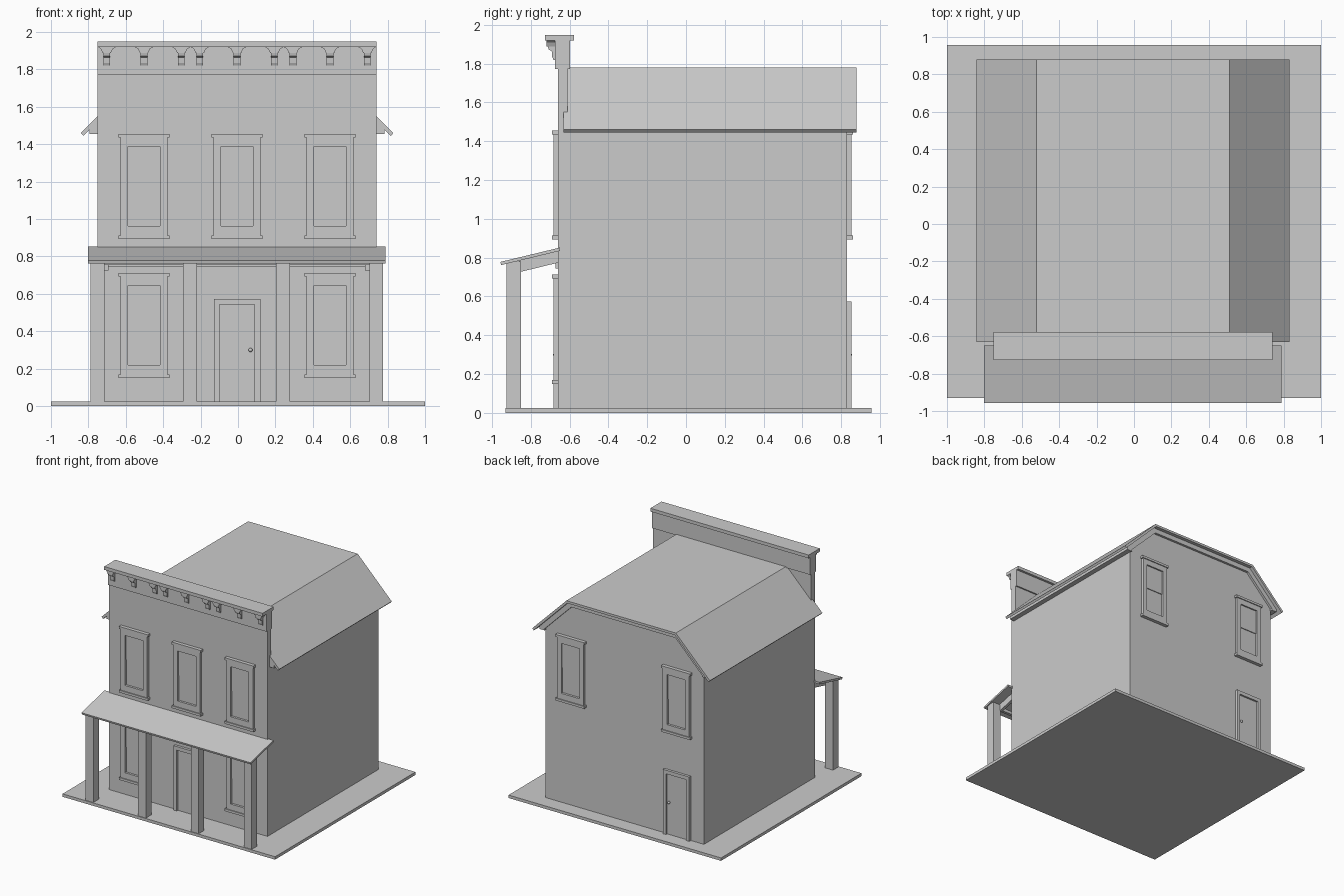
import bpy, bmesh, math
from mathutils import Vector

if "Cube" in bpy.data.objects:
    bpy.data.objects.remove(bpy.data.objects["Cube"])


def make(name, bm):
    bmesh.ops.recalc_face_normals(bm, faces=bm.faces[:])
    me = bpy.data.meshes.new(name)
    bm.to_mesh(me)
    bm.free()
    ob = bpy.data.objects.new(name, me)
    bpy.context.collection.objects.link(ob)
    return ob


def add_prism(bm, pts, axis, a, b):
    """Extrude a 2D profile from a to b along x (profile y,z) or y (profile x,z)."""
    def place(p, t):
        return Vector((t, p[0], p[1])) if axis == 'x' else Vector((p[0], t, p[1]))
    lo = [bm.verts.new(place(p, a)) for p in pts]
    hi = [bm.verts.new(place(p, b)) for p in pts]
    n = len(pts)
    bm.faces.new(lo)
    bm.faces.new(hi[::-1])
    for i in range(n):
        j = (i + 1) % n
        bm.faces.new((lo[i], hi[i], hi[j], lo[j]))


def prism(name, pts, axis, a, b):
    bm = bmesh.new()
    add_prism(bm, pts, axis, a, b)
    return make(name, bm)


def boxes(name, specs):
    """Each spec is x0, x1, y0, y1, z0, z1."""
    bm = bmesh.new()
    for x0, x1, y0, y1, z0, z1 in specs:
        add_prism(bm, [(x0, z0), (x1, z0), (x1, z1), (x0, z1)], 'y', y0, y1)
    return make(name, bm)


CX = -0.005           # centre line of the building
FRONT, BACK = -0.66, 0.83


def sym(half):
    """Mirror a right-hand roof line (centre to eave) about the centre line."""
    return [(CX - x, z) for x, z in reversed(half)] + [(CX + x, z) for x, z in half]


def band(outer, inner):
    return sym(outer) + sym(inner)[::-1]


# Base slab and main body
boxes("base_slab", [(-1, 1, -0.93, 0.957, 0, 0.025)])
prism("house_body", [(CX - 0.745, 0.02)] + sym([(0.507, 1.762), (0.745, 1.524)]) + [(CX + 0.745, 0.02)],
      'y', FRONT + 0.01, BACK)

# Roof shell, gable trim and eave boxing
prism("roof", band([(0.515, 1.78), (0.836, 1.46)], [(0.507, 1.76), (0.822, 1.445)]), 'y', -0.632, 0.88)
prism("gable_trim", band([(0.507, 1.761), (0.785, 1.483)], [(0.49, 1.72), (0.755, 1.455)]),
      'y', BACK - 0.01, 0.85)
for side, s in (("left", -1), ("right", 1)):
    prism(side + "_eave_box", [(CX + s * x, z) for x, z in
          [(0.74, 1.455), (0.788, 1.455), (0.788, 1.48), (0.74, 1.528)]], 'y', -0.632, 0.85)

# False front with stepped cornice
X0, X1 = CX - 0.745, CX + 0.745
boxes("false_front", [(X0, X1, FRONT, -0.61, 0.02, 1.78)])
boxes("frieze", [(X0, X1, -0.675, -0.598, 1.772, 1.922)])
boxes("cornice", [(X0, X1, -0.727, -0.578, 1.92, 1.948)])
for i, dx in enumerate((-0.7, -0.5, -0.3, -0.2, 0, 0.2, 0.3, 0.5, 0.7)):
    x = CX + dx * 0.995
    bm = bmesh.new()
    add_prism(bm, [(-0.67, 1.82), (-0.683, 1.82), (-0.69, 1.835), (-0.692, 1.865), (-0.708, 1.872),
                   (-0.712, 1.89), (-0.67, 1.89)], 'x', x - 0.018, x + 0.018)
    add_prism(bm, [(max(x - 0.052, X0), 1.921), (x - 0.032, 1.91), (x - 0.022, 1.888), (x + 0.022, 1.888),
                   (x + 0.032, 1.91), (min(x + 0.052, X1), 1.921)], 'y', -0.718, -0.67)
    make("cornice_bracket_%d" % i, bm)

# Porch roof, posts, rafters and ledger
prism("porch_roof", [(-0.65, 0.852), (-0.957, 0.778), (-0.953, 0.762), (-0.65, 0.835)], 'x', -0.802, 0.788)
for i, x in enumerate((-0.752, -0.257, 0.24, 0.739)):
    boxes("porch_post_%d" % i, [(x - 0.037, x + 0.037, -0.924, -0.85, 0.02, 0.78)])
for i, x in enumerate((-0.705, 0.692)):
    prism("porch_rafter_%d" % i, [(-0.86, 0.725), (-0.655, 0.775), (-0.655, 0.84), (-0.86, 0.79)],
          'x', x - 0.012, x + 0.012)
boxes("porch_ledger", [(-0.7, 0.69, -0.672, -0.655, 0.745, 0.80)])
boxes("porch_beam", [(-0.72, 0.71, -0.9, -0.875, 0.755, 0.782)])


def on_wall(wall, s, parts):
    """Turn (x0, x1, depth, z0, z1) into boxes standing out of a wall facing s along y."""
    return [(x0, x1, *sorted((wall - s * 0.005, wall + s * d)), z0, z1) for x0, x1, d, z0, z1 in parts]


def window(name, x, z, wall, s):
    boxes(name + "_frame", on_wall(wall, s, [
        (x - 0.125, x - 0.085, 0.022, z + 0.015, z + 0.55),
        (x + 0.085, x + 0.125, 0.022, z + 0.015, z + 0.55),
        (x - 0.086, x + 0.086, 0.022, z + 0.015, z + 0.07),
        (x - 0.086, x + 0.086, 0.022, z + 0.495, z + 0.55),
        (x - 0.136, x + 0.136, 0.03, z, z + 0.02),
        (x - 0.136, x + 0.136, 0.03, z + 0.542, z + 0.562)]))
    boxes(name + "_sashes", on_wall(wall, s, [
        (x - 0.086, x + 0.086, 0.003, z + 0.065, z + 0.29),
        (x - 0.086, x + 0.086, 0.010, z + 0.285, z + 0.5)]))


def door(name, x, wall, s):
    boxes(name + "_frame", on_wall(wall, s, [
        (x - 0.124, x - 0.094, 0.022, 0.02, 0.573),
        (x + 0.094, x + 0.124, 0.022, 0.02, 0.573),
        (x - 0.095, x + 0.095, 0.022, 0.542, 0.573)]))
    boxes(name + "_leaf", on_wall(wall, s, [(x - 0.095, x + 0.095, 0.006, 0.02, 0.543)]))
    bpy.ops.mesh.primitive_uv_sphere_add(segments=12, ring_count=8, radius=0.011,
                                         location=(x + 0.072, wall + s * 0.014, 0.3))
    bpy.context.object.name = name + "_knob"
    bpy.ops.object.shade_smooth()


# Openings, front and back
for i, dx in enumerate((-0.497, 0, 0.497)):
    window("front_upper_window_%d" % i, CX + dx, 0.893, FRONT, -1)
    if dx:
        window("front_lower_window_%d" % i, CX + dx, 0.15, FRONT, -1)
        window("back_upper_window_%d" % i, CX + dx, 0.893, BACK, 1)
door("front_door", CX, FRONT, -1)
door("back_door", CX - 0.497, BACK, 1)
